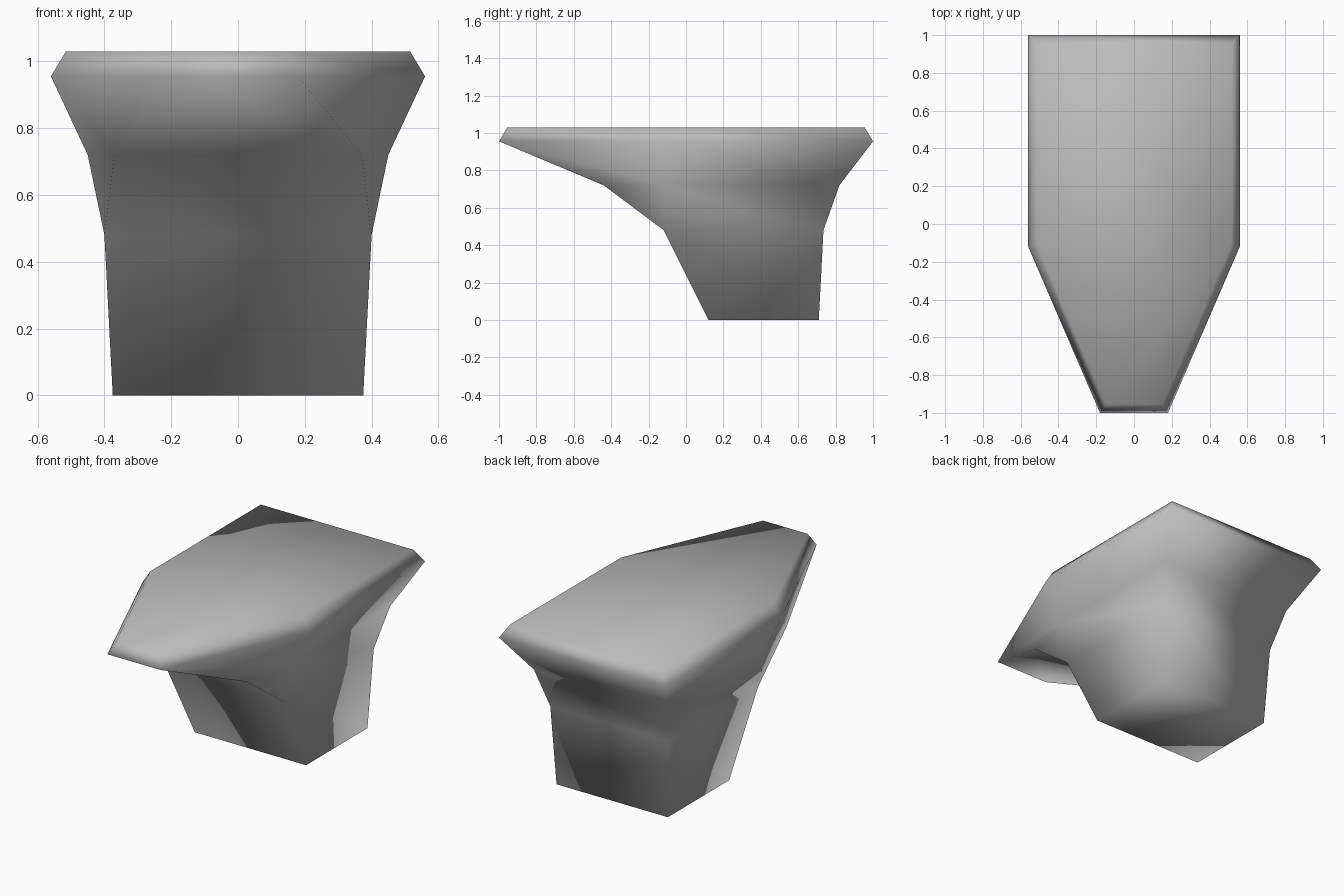
import bpy, bmesh

cube = bpy.data.objects.get("Cube")
if cube:
    bpy.data.objects.remove(cube, do_unlink=True)

grey = bpy.data.materials.new("plain grey")
grey.use_nodes = True
grey.diffuse_color = (0.5, 0.5, 0.5, 1)
grey.node_tree.nodes["Principled BSDF"].inputs["Base Color"].default_value = (0.5, 0.5, 0.5, 1)

# Height, then the left half of each outline: back corner, side corner, front corner.
# The two lowest outlines are rectangles, so their side and front corners coincide.
LEVELS = [
    (0.0, [(0.375, 0.71), (0.375, 0.12), (0.375, 0.12)]),
    (0.48, [(0.40, 0.735), (0.40, -0.12), (0.40, -0.12)]),
    (0.72, [(0.45, 0.82), (0.45, -0.12), (0.37, -0.44)]),
    (0.955, [(0.56, 1.0), (0.56, -0.12), (0.18, -1.0)]),
    (1.03, [(0.515, 0.955), (0.515, -0.11), (0.15, -0.955)]),
]


def add_ring(bm, z, half):
    """Mirror a half outline into a closed ring of vertices."""
    outline = half + [(-x, y) for x, y in reversed(half)]
    return [bm.verts.new((x, y, z)) for x, y in outline]


def bridge(bm, lower, upper):
    """Join two rings with a band of faces."""
    for i in range(len(lower)):
        j = (i + 1) % len(lower)
        bm.faces.new((lower[i], lower[j], upper[j], upper[i]))


# Flared pedestal with overhanging pointed top
bm = bmesh.new()
rings = [add_ring(bm, z, half) for z, half in LEVELS]
for lower, upper in zip(rings, rings[1:]):
    bridge(bm, lower, upper)
bm.faces.new(rings[0])
bm.faces.new(rings[-1])

# Weld the coincident corners and smooth the whole skin
bmesh.ops.remove_doubles(bm, verts=bm.verts[:], dist=0.0001)
bmesh.ops.recalc_face_normals(bm, faces=bm.faces[:])
for face in bm.faces:
    face.smooth = True

mesh = bpy.data.meshes.new("flared_pedestal")
bm.to_mesh(mesh)
bm.free()
mesh.materials.append(grey)
bpy.context.collection.objects.link(bpy.data.objects.new("flared_pedestal", mesh))
